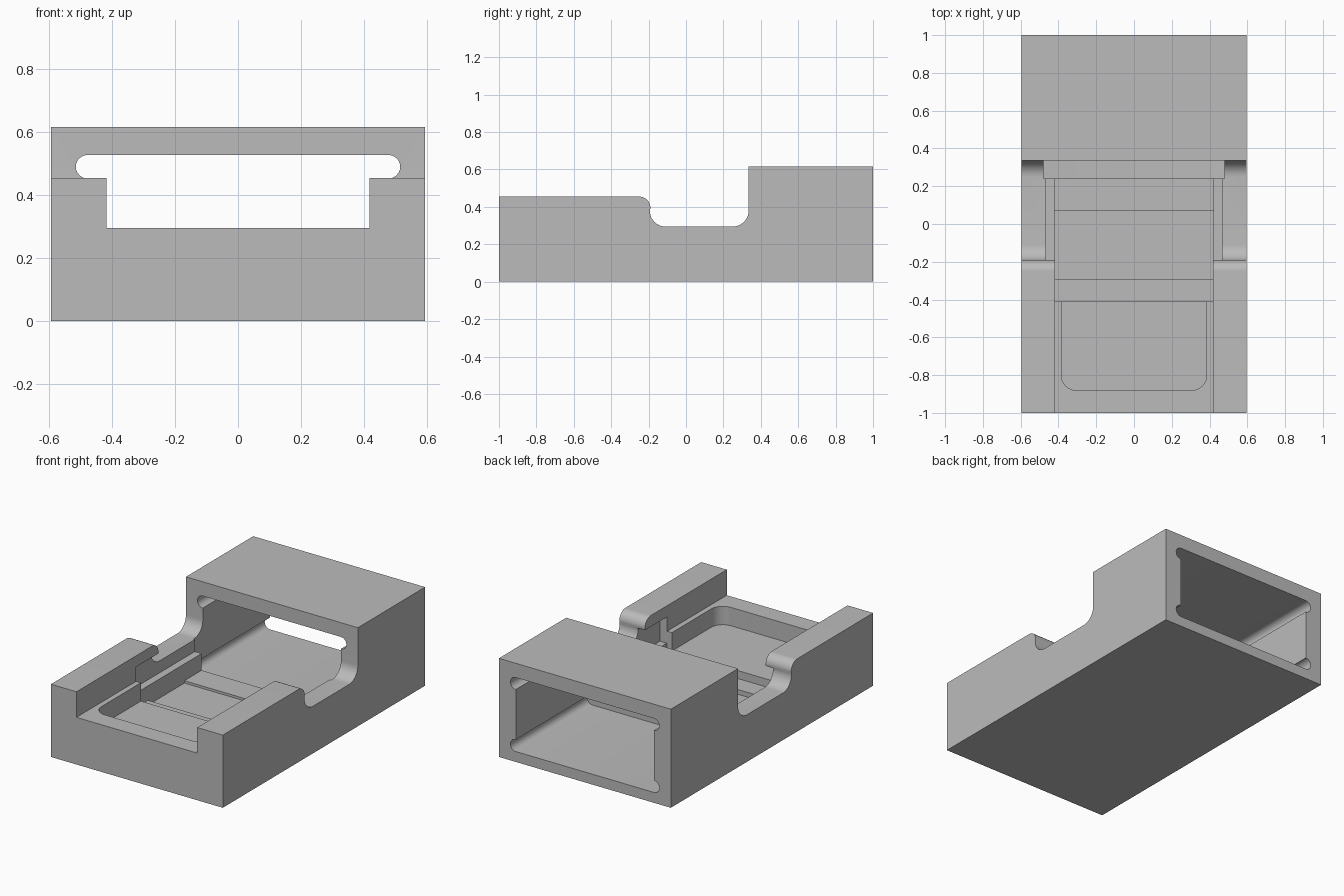
import bpy, bmesh
from math import sin, cos, pi, radians
from mathutils import Vector

if "Cube" in bpy.data.objects:
    bpy.data.objects.remove(bpy.data.objects["Cube"], do_unlink=True)

grey = bpy.data.materials.new("plain_grey")
grey.use_nodes = True
colour = (0.5, 0.5, 0.5, 1)
grey.diffuse_color = colour
grey.node_tree.nodes["Principled BSDF"].inputs["Base Color"].default_value = colour


def arc(cx, cy, r, a0, a1, n=12):
    """Points along a circular arc, angles in degrees."""
    angles = [radians(a0 + (a1 - a0) * i / n) for i in range(n + 1)]
    return [(cx + r * cos(a), cy + r * sin(a)) for a in angles]


def prism(name, profile, axis, lo, hi):
    """Extrude a 2D profile along x, y or z."""
    place = {"x": lambda u, v, w: (w, u, v),
             "y": lambda u, v, w: (u, w, v),
             "z": lambda u, v, w: (u, v, w)}[axis]
    bm = bmesh.new()
    face = bm.faces.new([bm.verts.new(place(u, v, lo)) for u, v in profile])
    ext = bmesh.ops.extrude_face_region(bm, geom=[face])
    moved = [g for g in ext["geom"] if isinstance(g, bmesh.types.BMVert)]
    bmesh.ops.translate(bm, verts=moved, vec=Vector(place(0, 0, hi - lo)))
    bmesh.ops.recalc_face_normals(bm, faces=bm.faces)
    mesh = bpy.data.meshes.new(name)
    bm.to_mesh(mesh)
    bm.free()
    mesh.materials.append(grey)
    obj = bpy.data.objects.new(name, mesh)
    bpy.context.collection.objects.link(obj)
    return obj


def box(name, half_x, y0, y1, z0, z1):
    rect = [(-half_x, y0), (half_x, y0), (half_x, y1), (-half_x, y1)]
    return prism(name, rect, "z", z0, z1)


# Housing: low front, rounded side notch, tall rear
side = [(-1, 0), (1, 0), (1, 0.617), (0.335, 0.617)]
side += arc(0.25, 0.38, 0.085, 0, -90)
side += arc(-0.11, 0.378, 0.083, -90, -180)
side += arc(-0.25, 0.395, 0.06, 0, 90)
side += [(-1, 0.455)]
housing = prism("housing", side, "x", -0.595, 0.595)

# Rear tunnel with round relief grooves in its four corners
wall, low, high, r = 0.478, 0.065, 0.528, 0.0375
right_half = arc(wall, low + r, r, -90, 90) + arc(wall, high - r, r, -90, 90)
tunnel = right_half + [(-x, z) for x, z in reversed(right_half)]

# Front pocket with rounded outer corners
pocket = [(0.385, -0.35), (-0.385, -0.35)]
pocket += arc(-0.305, -0.8, 0.08, 180, 270) + arc(0.305, -0.8, 0.08, 270, 360)

cutters = [
    prism("tunnel_cutter", tunnel, "y", 0.24, 1.1),
    prism("pocket_cutter", pocket, "z", 0.18, 0.4),
    box("channel_cutter", 0.418, -1.1, 0.3, 0.295, 0.52),
    box("side_recess_cutter", 0.467, -0.41, 0.27, 0.22, 0.385),
    box("rear_floor_cutter", 0.42, 0.06, 0.26, 0.115, 0.35),
    box("middle_floor_cutter", 0.42, -0.29, 0.07, 0.1, 0.34),
    box("front_floor_cutter", 0.42, -0.41, -0.28, 0.13, 0.33),
]

# Cut the openings, then drop the cutters
for cutter in cutters:
    cutter.hide_render = True
    mod = housing.modifiers.new(cutter.name, "BOOLEAN")
    mod.operation = "DIFFERENCE"
    mod.solver = "EXACT"
    mod.object = cutter
bpy.context.view_layer.update()
graph = bpy.context.evaluated_depsgraph_get()
result = bpy.data.meshes.new_from_object(housing.evaluated_get(graph))
housing.modifiers.clear()
housing.data = result
for cutter in cutters:
    bpy.data.objects.remove(cutter, do_unlink=True)

# Smooth the rounded walls, keep edges sharp
bpy.ops.object.select_all(action="DESELECT")
housing.select_set(True)
bpy.context.view_layer.objects.active = housing
bpy.ops.object.shade_smooth_by_angle(angle=radians(30))
